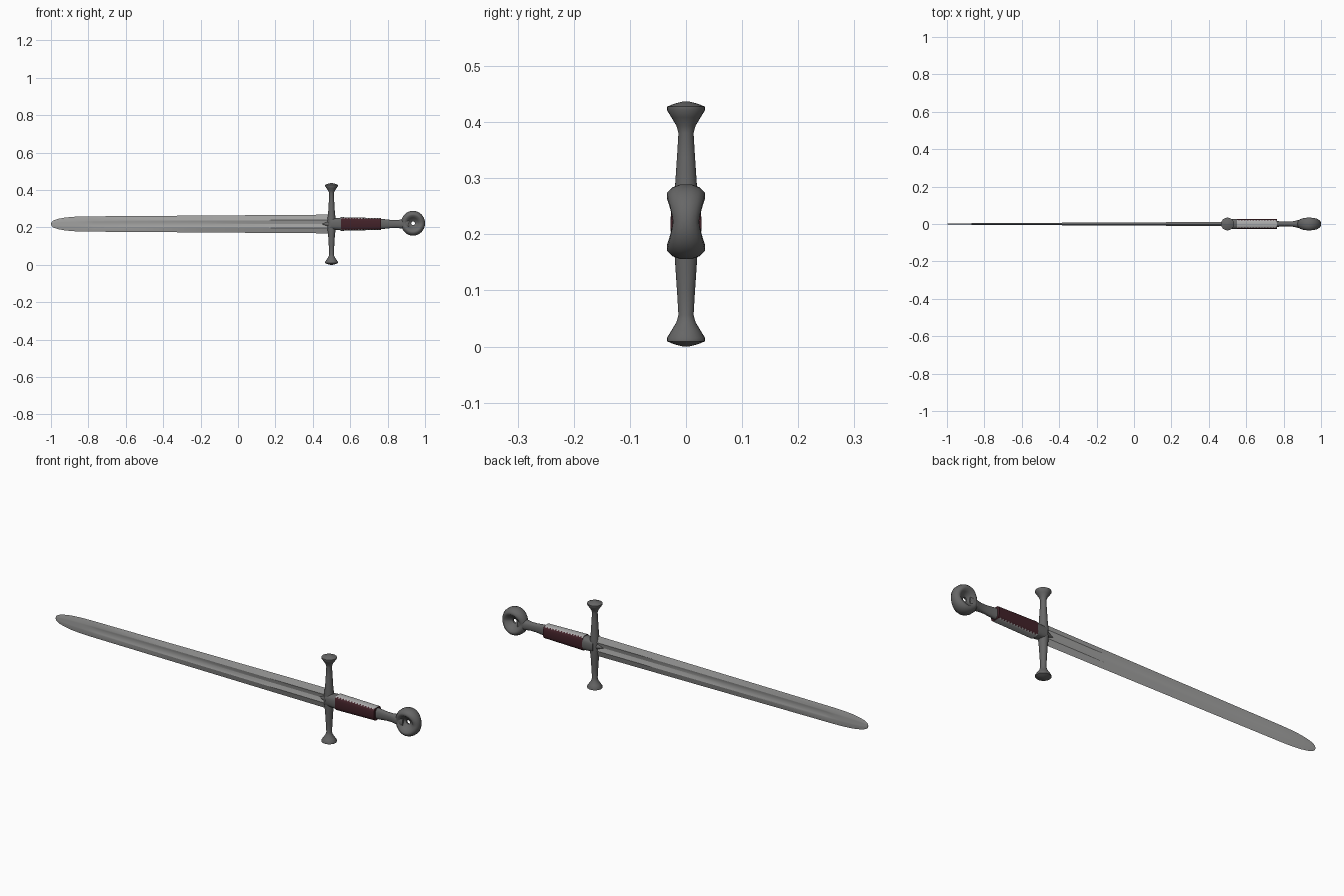
import bpy, bmesh, math

if "Cube" in bpy.data.objects:
    bpy.data.objects.remove(bpy.data.objects["Cube"])

CZ = 0.2185  # height of the sword's long axis


def mat(name, c):
    m = bpy.data.materials.new(name)
    m.diffuse_color = (*c, 1)
    m.use_nodes = True
    m.node_tree.nodes["Principled BSDF"].inputs["Base Color"].default_value = m.diffuse_color
    return m


STEEL = mat("blade steel", (0.36, 0.36, 0.355))
IRON = mat("dark iron", (0.135, 0.135, 0.135))
LEATHER = mat("dark red leather", (0.055, 0.016, 0.022))
SILVER = mat("pale strip", (0.42, 0.42, 0.42))


def loft(name, rings, mats, closed=False, angle=35, rule=None):
    """Skin a list of equal-length point rings; cap the ends unless closed."""
    bm = bmesh.new()
    vs = [[bm.verts.new(p) for p in r] for r in rings]
    n, k = len(vs), len(vs[0])
    for i in range(n if closed else n - 1):
        a, b = vs[i], vs[(i + 1) % n]
        for j in range(k):
            f = bm.faces.new((a[j], a[(j + 1) % k], b[(j + 1) % k], b[j]))
            if rule:
                f.material_index = rule(i, f.calc_center_median())
    if not closed:
        bm.faces.new(vs[0])
        bm.faces.new(vs[-1])
    bmesh.ops.recalc_face_normals(bm, faces=bm.faces)
    me = bpy.data.meshes.new(name)
    bm.to_mesh(me)
    bm.free()
    for m in mats:
        me.materials.append(m)
    ob = bpy.data.objects.new(name, me)
    bpy.context.collection.objects.link(ob)
    bpy.ops.object.select_all(action='DESELECT')
    ob.select_set(True)
    bpy.context.view_layer.objects.active = ob
    bpy.ops.object.shade_smooth_by_angle(angle=math.radians(angle))
    return ob


def oval(ry, rz, n=24, e=1.0):
    """Superellipse in y and z; e below 1 makes it boxier."""
    pts = []
    for i in range(n):
        a = 2 * math.pi * i / n
        c, s = math.cos(a), math.sin(a)
        pts.append((math.copysign(abs(c) ** e, c) * ry, math.copysign(abs(s) ** e, s) * rz))
    return pts


def along_x(stations, e=1.0):
    return [[(x, y, CZ + z) for y, z in oval(ry, rz, e=e)] for x, ry, rz in stations]


# blade: bevelled edges, a central fuller that fades before the tip
def blade_ring(x, w, t, f):
    half = [(w, 0), (0.42 * w, t), (0.28 * w, t - f * 0.4), (0.0, t - f),
            (-0.28 * w, t - f * 0.4), (-0.42 * w, t)]
    pts = [(-y, z) for z, y in half] + [(y, -z) for z, y in half]
    return [(x, y, CZ + z) for y, z in pts]


blade = [(-1.0, .002, .001, 0), (-.997, .011, .0015, 0), (-.985, .020, .002, 0),
         (-.96, .028, .003, 0), (-.92, .035, .0035, 0), (-.87, .039, .004, 0),
         (-.82, .0405, .0045, 0), (-.77, .041, .005, .0025), (-.2, .045, .0075, .004),
         (.2, .048, .0095, .005), (.5, .050, .011, .006)]
loft("blade", [blade_ring(*s) for s in blade], [STEEL], angle=20)

# small pointed tongue on both faces where the blade meets the guard
loft("blade_tongue", along_x([(.45, .006, .002), (.47, .013, .010), (.49, .017, .022),
                              (.51, .019, .026)]), [IRON])

# cross guard: one arm profile mirrored about the axis
arm = [(.02, .023, .023), (.06, .018, .020), (.12, .0145, .016), (.162, .0125, .0135),
       (.175, .016, .017), (.19, .026, .026), (.203, .035, .034), (.209, .035, .034),
       (.214, .024, .022), (.2185, .005, .005)]
stations = [(-d, a, b) for d, a, b in reversed(arm)] + arm
loft("cross_guard", [[(.5 + x, y, CZ + d) for x, y in oval(rx, ry)] for d, rx, ry in stations],
     [IRON], angle=50)

# collar between guard and grip
loft("grip_collar", along_x([(.495, .026, .030), (.52, .027, .031), (.552, .028, .034)], .7), [IRON])

# grip: leather sides with a toothed boundary against pale strips on the narrow edges
N = 28
grip = [(.55 + .215 * i / N, .0275, .0365 - .005 * i / N) for i in range(N + 1)]


def grip_rule(i, c):
    limit = 0.0335 if i % 2 else 0.029
    return 0 if abs(c.z - CZ) < limit - .004 * i / N else 1


loft("grip", along_x(grip, .6), [LEATHER, SILVER], rule=grip_rule)

# neck leading into the pommel
loft("pommel_neck", along_x([(.76, .017, .027), (.78, .014, .026), (.82, .0125, .0215),
                             (.85, .0145, .021), (.875, .020, .024), (.90, .024, .032),
                             (.915, .018, .028)], .85), [IRON], angle=50)

# pommel: pierced ring, thicker at top and bottom, dished towards the hole
rings = []
for i in range(40):
    a = 2 * math.pi * i / 40
    k = 0.68 + 0.32 * abs(math.sin(a)) ** 1.3
    half = [(.010, .005), (.019, .011), (.029, .021), (.040, .034), (.050, .034),
            (.059, .024), (.064, .010)]
    prof = [(r, -y) for r, y in half] + [(r, y) for r, y in reversed(half)]
    rings.append([(.936 + r * math.cos(a), y * k, .2225 + 1.04 * r * math.sin(a)) for r, y in prof])
loft("pommel_ring", rings, [IRON], closed=True, angle=50)
